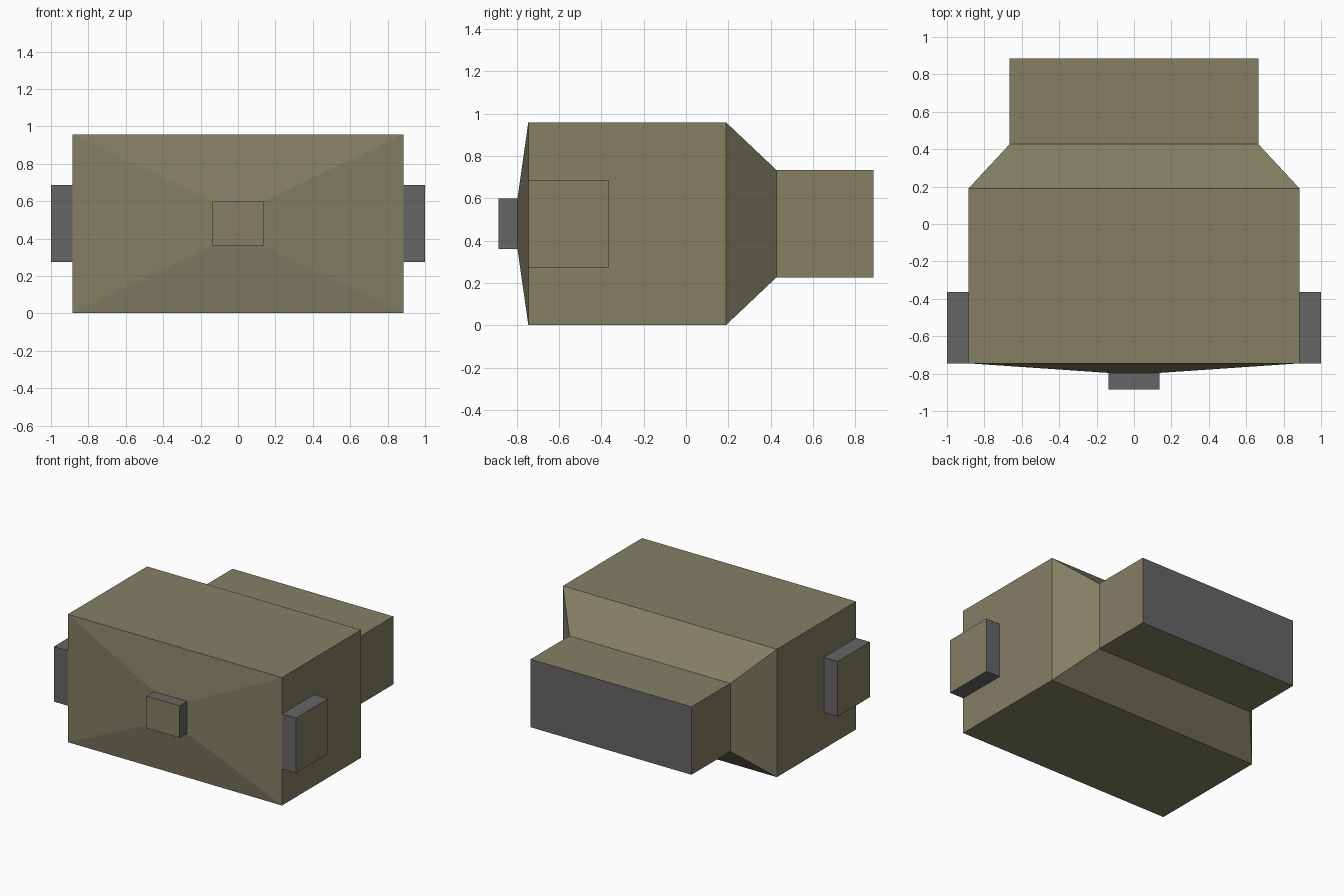
import bpy, bmesh

if "Cube" in bpy.data.objects:
    bpy.data.objects.remove(bpy.data.objects["Cube"])


def material(name, rgb):
    m = bpy.data.materials.new(name)
    m.diffuse_color = (*rgb, 1)
    m.use_nodes = True
    m.node_tree.nodes["Principled BSDF"].inputs["Base Color"].default_value = m.diffuse_color
    return m


OLIVE = material("olive", (0.227, 0.212, 0.127))
GREY = material("dark grey", (0.133, 0.133, 0.133))
MID_Z = 0.48


def loft(name, sections, is_grey):
    """Join rectangular sections (y, half width, half height) along y."""
    bm = bmesh.new()
    rings = []
    for y, w, h in sections:
        rings.append([bm.verts.new((sx * w, y, MID_Z + sz * h))
                      for sx, sz in ((-1, -1), (1, -1), (1, 1), (-1, 1))])
    for a, b in zip(rings, rings[1:]):
        for i in range(4):
            j = (i + 1) % 4
            bm.faces.new((a[i], a[j], b[j], b[i]))
    bm.faces.new(rings[0])
    bm.faces.new(rings[-1])
    finish(name, bm, is_grey)


def finish(name, bm, is_grey):
    bmesh.ops.recalc_face_normals(bm, faces=bm.faces)
    for f in bm.faces:
        f.material_index = int(is_grey(f))
    me = bpy.data.meshes.new(name)
    bm.to_mesh(me)
    bm.free()
    me.materials.append(OLIVE)
    me.materials.append(GREY)
    ob = bpy.data.objects.new(name, me)
    bpy.context.collection.objects.link(ob)


# Main body: shallow front taper, big box, rear taper, rear block with grey end
loft("body",
     [(-0.796, 0.137, 0.12), (-0.745, 0.885, 0.478), (0.19, 0.885, 0.478),
      (0.427, 0.665, 0.254), (0.885, 0.665, 0.254)],
     lambda f: f.normal.y > 0.9)

# Front stub: grey rim, olive front face
loft("front_stub", [(-0.885, 0.137, 0.12), (-0.79, 0.137, 0.12)],
     lambda f: f.normal.y > -0.5)

# Side pads: grey rims, olive outer faces
for side, label in ((-1, "left"), (1, "right")):
    bm = bmesh.new()
    bmesh.ops.create_cube(bm, size=1)
    bmesh.ops.scale(bm, vec=(0.115, 0.382, 0.412), verts=bm.verts)
    bmesh.ops.translate(bm, vec=(side * 0.9425, -0.554, MID_Z), verts=bm.verts)
    finish(label + "_side_pad", bm, lambda f: f.normal.x * side < 0.5)
